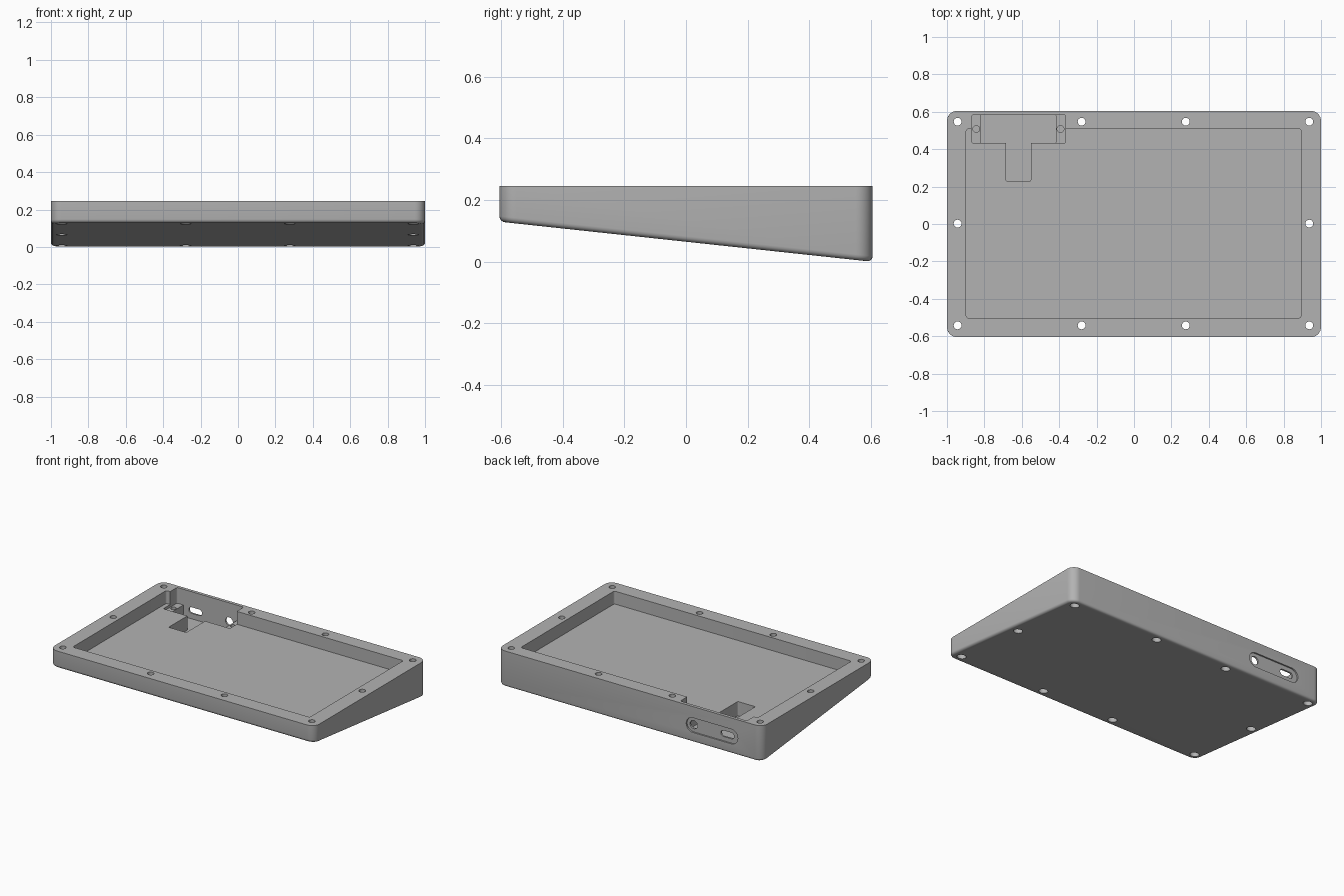
import bpy, bmesh
from math import cos, sin, pi, radians
from mathutils import Vector

if "Cube" in bpy.data.objects:
    bpy.data.objects.remove(bpy.data.objects["Cube"])

HALF_X, HALF_Y, TOP = 1.0, 0.605, 0.245
FRONT_BOTTOM = 0.13
FLOOR, SHELF, PIT = 0.157, 0.138, 0.06
ABOVE = TOP + 0.1

grey = bpy.data.materials.new("case grey")
grey.use_nodes = True
colour = (0.45, 0.45, 0.45, 1)
grey.diffuse_color = colour
grey.node_tree.nodes["Principled BSDF"].inputs["Base Color"].default_value = colour


def make_object(name, bm):
    bmesh.ops.recalc_face_normals(bm, faces=bm.faces)
    mesh = bpy.data.meshes.new(name)
    bm.to_mesh(mesh)
    bm.free()
    mesh.materials.append(grey)
    obj = bpy.data.objects.new(name, mesh)
    bpy.context.collection.objects.link(obj)
    return obj


def rounded_prism(name, u0, u1, v0, v1, radius, low, high, along_y=False, steps=6):
    """Rounded rectangle extruded along z, or along y when along_y is set."""
    bm = bmesh.new()
    centres = [(u1 - radius, v1 - radius), (u0 + radius, v1 - radius),
               (u0 + radius, v0 + radius), (u1 - radius, v0 + radius)]
    ring = []
    for quarter, (cu, cv) in enumerate(centres):
        for i in range(steps + 1):
            a = (quarter + i / steps) * pi / 2
            u, v = cu + radius * cos(a), cv + radius * sin(a)
            ring.append(bm.verts.new((u, low, v) if along_y else (u, v, low)))
    bmesh.ops.remove_doubles(bm, verts=ring, dist=1e-5)
    face = bm.faces.new([v for v in ring if v.is_valid])
    top = bmesh.ops.extrude_face_region(bm, geom=[face])
    shift = Vector((0, high - low, 0)) if along_y else Vector((0, 0, high - low))
    bmesh.ops.translate(bm, vec=shift,
                        verts=[g for g in top["geom"] if isinstance(g, bmesh.types.BMVert)])
    return make_object(name, bm)


def cut(target, cutter):
    mod = target.modifiers.new("cut", "BOOLEAN")
    mod.operation, mod.solver, mod.object = "DIFFERENCE", "EXACT", cutter
    bpy.context.view_layer.objects.active = target
    bpy.ops.object.modifier_apply(modifier=mod.name)
    bpy.data.objects.remove(cutter)


def hole(target, x, y, radius, low, high):
    cut(target, rounded_prism("hole_cutter", x - radius, x + radius, y - radius, y + radius,
                              radius, low, high))


# Wedge shell: rounded corners, then a small round along the sloped underside
bm = bmesh.new()
bmesh.ops.create_cube(bm, size=2)
for v in bm.verts:
    base = FRONT_BOTTOM if v.co.y < 0 else 0
    v.co = (v.co.x * HALF_X, v.co.y * HALF_Y, TOP if v.co.z > 0 else base)
uprights = [e for e in bm.edges
            if abs(e.verts[0].co.x - e.verts[1].co.x) + abs(e.verts[0].co.y - e.verts[1].co.y) < 1e-4]
bmesh.ops.bevel(bm, geom=uprights, offset=0.055, segments=8, profile=0.5, affect="EDGES")
bm.normal_update()
underside = min(bm.faces, key=lambda f: f.normal.z)
bmesh.ops.bevel(bm, geom=list(underside.edges), offset=0.018, segments=4, profile=0.5, affect="EDGES")
case = make_object("wedge_case", bm)

# Main tray
cut(case, rounded_prism("tray_cutter", -0.897, 0.893, -0.502, 0.508, 0.012, FLOOR, ABOVE))

# Connector bay: shelf level, deep centre, and cable slot
cut(case, rounded_prism("shelf_cutter", -0.868, -0.365, 0.433, 0.583, 0.01, SHELF, ABOVE))
cut(case, rounded_prism("bay_cutter", -0.82, -0.418, 0.433, 0.583, 0.002, PIT, ABOVE, steps=1))
cut(case, rounded_prism("slot_cutter", -0.685, -0.552, 0.23, 0.5, 0.006, PIT, ABOVE))
for x in (-0.843, -0.393):
    hole(case, x, 0.508, 0.018, SHELF - 0.06, ABOVE)

# Screw holes with wider head recesses from below
screws = [(x, y) for x in (-0.943, -0.28, 0.277, 0.937) for y in (-0.542, 0.547)]
screws += [(-0.943, 0.002), (0.937, 0.002)]
for x, y in screws:
    hole(case, x, y, 0.021, -0.1, ABOVE)
    hole(case, x, y, 0.029, -0.1, FLOOR)

# Rear port panel: shallow oval recess, oblong port and round port
PORT_Z = 0.118
for name, x, half_w, half_h, depth in (("panel_cutter", -0.62, 0.195, 0.05, 0.01),
                                       ("oblong_cutter", -0.73, 0.05, 0.021, 0.06),
                                       ("round_cutter", -0.475, 0.028, 0.028, 0.06)):
    cut(case, rounded_prism(name, x - half_w, x + half_w, PORT_Z - half_h, PORT_Z + half_h,
                            half_h, HALF_Y - depth, HALF_Y + 0.1, along_y=True))

# Smooth rounds with crisp edges
bpy.ops.object.select_all(action="DESELECT")
case.select_set(True)
bpy.context.view_layer.objects.active = case
bpy.ops.object.shade_smooth_by_angle(angle=radians(30))
